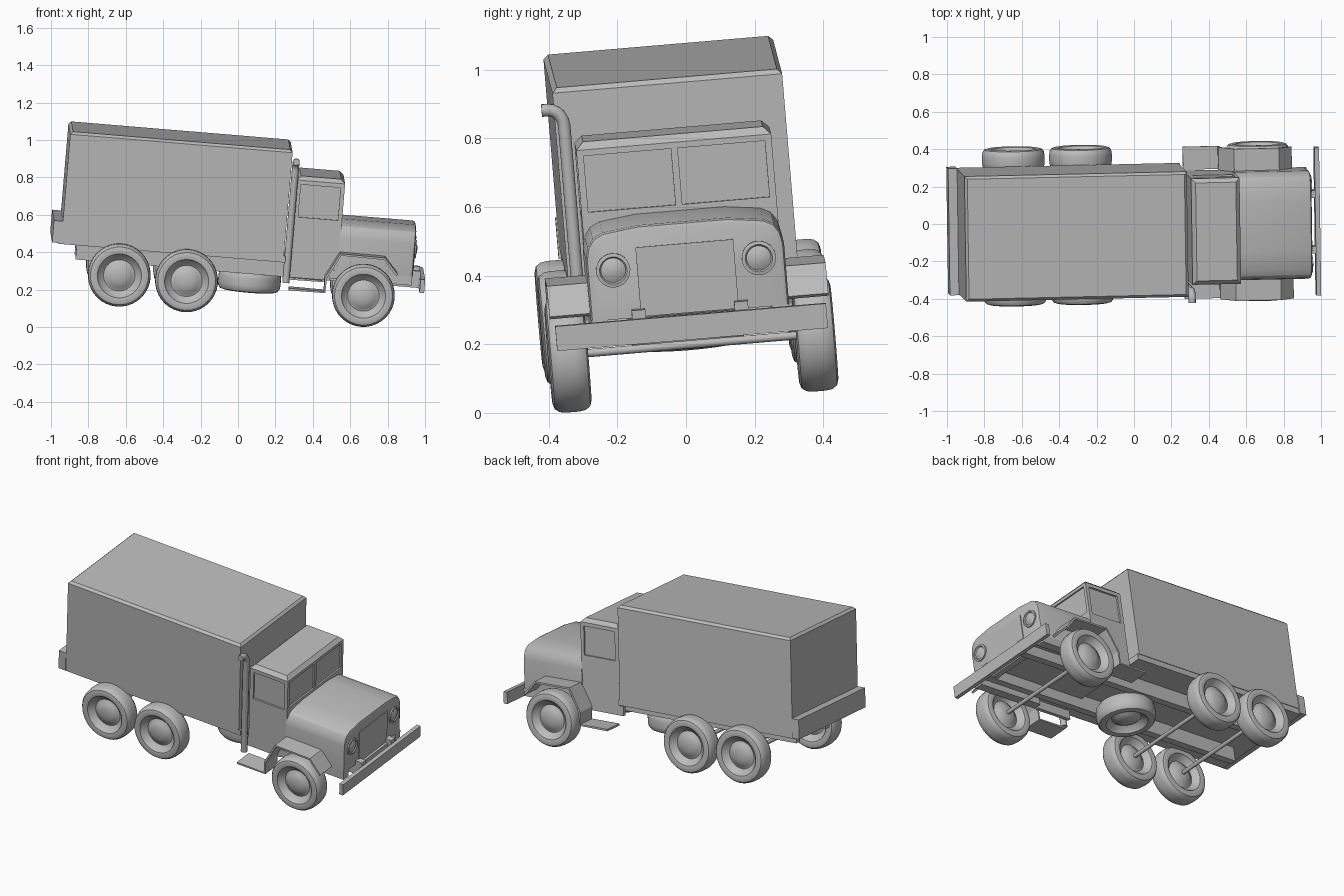
import bpy, bmesh, math
from mathutils import Matrix, Vector

if "Cube" in bpy.data.objects:
    bpy.data.objects.remove(bpy.data.objects["Cube"])

grey = bpy.data.materials.new("body_grey")
grey.diffuse_color = (0.5, 0.5, 0.5, 1)
grey.use_nodes = True
grey.node_tree.nodes["Principled BSDF"].inputs["Base Color"].default_value = grey.diffuse_color

# The truck is built level, nose along +x, then tilted as a whole
fx = Vector((1, 0.022, -0.083)).normalized()
fy = Vector((-0.015, 1, 0.085))
fy = (fy - fx * fy.dot(fx)).normalized()
fz = fx.cross(fy)
POSE = Matrix((fx, fy, fz)).transposed().to_4x4()
POSE = Matrix.Translation((0, 0, -0.004)) @ POSE @ Matrix.Translation((0, 0.023, 0))


def finish(name, bm, smooth=None):
    bmesh.ops.recalc_face_normals(bm, faces=bm.faces)
    me = bpy.data.meshes.new(name)
    bm.to_mesh(me)
    bm.free()
    me.materials.append(grey)
    if smooth:
        for p in me.polygons:
            p.use_smooth = True
        me.set_sharp_from_angle(angle=math.radians(smooth))
    ob = bpy.data.objects.new(name, me)
    bpy.context.collection.objects.link(ob)
    ob.matrix_world = POSE
    return ob


def add_box(bm, lo, hi):
    size = [b - a for a, b in zip(lo, hi)]
    mid = [(a + b) / 2 for a, b in zip(lo, hi)]
    m = Matrix.Translation(mid) @ Matrix.Diagonal((*size, 1))
    bmesh.ops.create_cube(bm, size=1, matrix=m)


def box(name, lo, hi, top_bevel=0):
    bm = bmesh.new()
    add_box(bm, lo, hi)
    if top_bevel:
        edges = [e for e in bm.edges if all(v.co.z > hi[2] - 1e-4 for v in e.verts)]
        bmesh.ops.bevel(bm, geom=edges, offset=top_bevel, segments=1, affect='EDGES')
    return finish(name, bm)


def lathe(name, profile, matrix, steps=36):
    """Revolve (radius, height) points round local z."""
    bm = bmesh.new()
    verts = [bm.verts.new((r, 0, t)) for r, t in profile]
    edges = [bm.edges.new(p) for p in zip(verts, verts[1:])]
    bmesh.ops.spin(bm, geom=verts + edges, cent=(0, 0, 0), axis=(0, 0, 1),
                   angle=math.tau, steps=steps, use_merge=True)
    bmesh.ops.remove_doubles(bm, verts=bm.verts, dist=1e-5)
    bmesh.ops.transform(bm, matrix=matrix, verts=bm.verts)
    return finish(name, bm, 32)


# Cargo body, bed and tail board
box("cargo_box", (-0.988, -0.336, 0.43), (0.205, 0.336, 1.0), 0.014)
box("cargo_bed", (-1.0, -0.333, 0.395), (0.215, 0.333, 0.43))
box("tail_board", (-1.036, -0.34, 0.40), (-0.988, 0.34, 0.518))

# Cab with recessed windows
cab = box("cab", (0.24, -0.285, 0.37), (0.50, 0.285, 0.86), 0.022)
bm = bmesh.new()
for s in (-1, 1):
    lo, hi = sorted((s * 0.01, s * 0.265))
    add_box(bm, (0.49, lo, 0.655), (0.53, hi, 0.82))
    lo, hi = sorted((s * 0.275, s * 0.31))
    add_box(bm, (0.265, lo, 0.64), (0.478, hi, 0.815))
cutter = finish("window_cutter", bm)
cutter.hide_render = True
cutter.hide_viewport = True
cut = cab.modifiers.new("windows", 'BOOLEAN')
cut.object = cutter
cut.operation = 'DIFFERENCE'
cut.solver = 'EXACT'

# Hood with rounded shoulders and a bevelled nose
half = [(0.29, 0.37), (0.29, 0.55), (0.282, 0.585), (0.265, 0.61), (0.235, 0.625), (0.13, 0.638)]
section = half + [(-y, z) for y, z in reversed(half)]
bm = bmesh.new()
face = bm.faces.new([bm.verts.new((0.495, y, z)) for y, z in section])
new = bmesh.ops.extrude_face_region(bm, geom=[face])["geom"]
for v in (g for g in new if isinstance(g, bmesh.types.BMVert)):
    v.co.x = 0.902
bm.faces.ensure_lookup_table()
nose = [e for e in bm.edges if all(v.co.x > 0.9 and v.co.z > 0.37 for v in e.verts)
        or all(v.co.x > 0.9 and abs(v.co.y) > 0.28 for v in e.verts)]
nose = [e for e in nose if not all(v.co.z < 0.38 for v in e.verts)]
bmesh.ops.bevel(bm, geom=nose, offset=0.016, segments=2, profile=0.5, affect='EDGES')
finish("hood", bm, 25)

# Grille plate and headlights
box("grille_panel", (0.895, -0.143, 0.372), (0.907, 0.143, 0.575))
lamp = [(0, 0.014), (0.02, 0.012), (0.036, 0.004), (0.04, 0.010), (0.05, 0.008), (0.05, -0.01)]
for s, side in ((-1, "right"), (1, "left")):
    lathe("headlight_" + side, lamp,
          Matrix.Translation((0.902, s * 0.213, 0.514)) @ Matrix.Rotation(math.pi / 2, 4, 'Y'), 24)

# Chassis rails, skirts and bumper
for s, side in ((-1, "right"), (1, "left")):
    lo, hi = sorted((s * 0.13, s * 0.17))
    box("frame_rail_" + side, (-0.90, lo, 0.305), (0.945, hi, 0.395))
    lo, hi = sorted((s * 0.265, s * 0.285))
    box("cab_skirt_" + side, (0.215, lo, 0.315), (0.46, hi, 0.372))
    lo, hi = sorted((s * 0.24, s * 0.29))
    box("front_sill_" + side, (0.46, lo, 0.325), (0.90, hi, 0.372))
box("front_crossmember", (0.88, -0.17, 0.31), (0.92, 0.17, 0.37))
box("front_bumper", (0.943, -0.396, 0.298), (0.968, 0.396, 0.370))

# Wheels, axles and flat-hung spare
outer = [(0, 0.046), (0.035, 0.043), (0.062, 0.034), (0.076, 0.022), (0.084, 0.020),
         (0.112, 0.042), (0.118, 0.053), (0.138, 0.057), (0.155, 0.052), (0.165, 0.038), (0.168, 0.018)]
wheel = outer + [(r, -t) for r, t in reversed(outer)]
turn = Matrix.Rotation(math.pi / 2, 4, 'X')
for x, label in ((0.646, "front"), (-0.303, "middle"), (-0.664, "rear")):
    for s, side in ((-1, "right"), (1, "left")):
        lathe(f"{label}_wheel_{side}", wheel, Matrix.Translation((x, s * 0.361, 0.257)) @ turn)
    lathe(label + "_axle", [(0, -0.33), (0.012, -0.33), (0.012, 0.33), (0, 0.33)],
          Matrix.Translation((x, 0, 0.257)) @ turn, 12)
lathe("spare_wheel", wheel, Matrix.Translation((0.04, 0, 0.258)))

# Angular front fenders running down into side steps
path = [(0.245, 0.26), (0.437, 0.26), (0.437, 0.336), (0.506, 0.468), (0.742, 0.465), (0.815, 0.383)]
for s, side in ((-1, "right"), (1, "left")):
    bm = bmesh.new()
    rows = [[bm.verts.new((x, s * y, z)) for y in (0.285, 0.408)] for x, z in path]
    for a, b in zip(rows, rows[1:]):
        bm.faces.new((a[0], a[1], b[1], b[0]))
    ob = finish("fender_and_step_" + side, bm)
    sol = ob.modifiers.new("thickness", 'SOLIDIFY')
    sol.thickness = 0.012
    sol.offset = 0

# Exhaust stack with an outward-bent tip
cu = bpy.data.curves.new("exhaust_stack", 'CURVE')
cu.dimensions = '3D'
cu.bevel_depth = 0.019
cu.bevel_resolution = 3
cu.use_fill_caps = True
bend = [(-0.31 - 0.045 * (1 - math.cos(a)), 0.89 + 0.05 * math.sin(a))
        for a in (i * math.pi / 10 for i in range(6))]
pts = [(-0.31, 0.285)] + bend + [(-0.372, 0.94)]
sp = cu.splines.new('POLY')
sp.points.add(len(pts) - 1)
for p, (y, z) in zip(sp.points, pts):
    p.co = (0.228, y, z, 1)
    p.radius = 1
sp.use_smooth = True
cu.materials.append(grey)
stack = bpy.data.objects.new("exhaust_stack", cu)
bpy.context.collection.objects.link(stack)
stack.matrix_world = POSE
